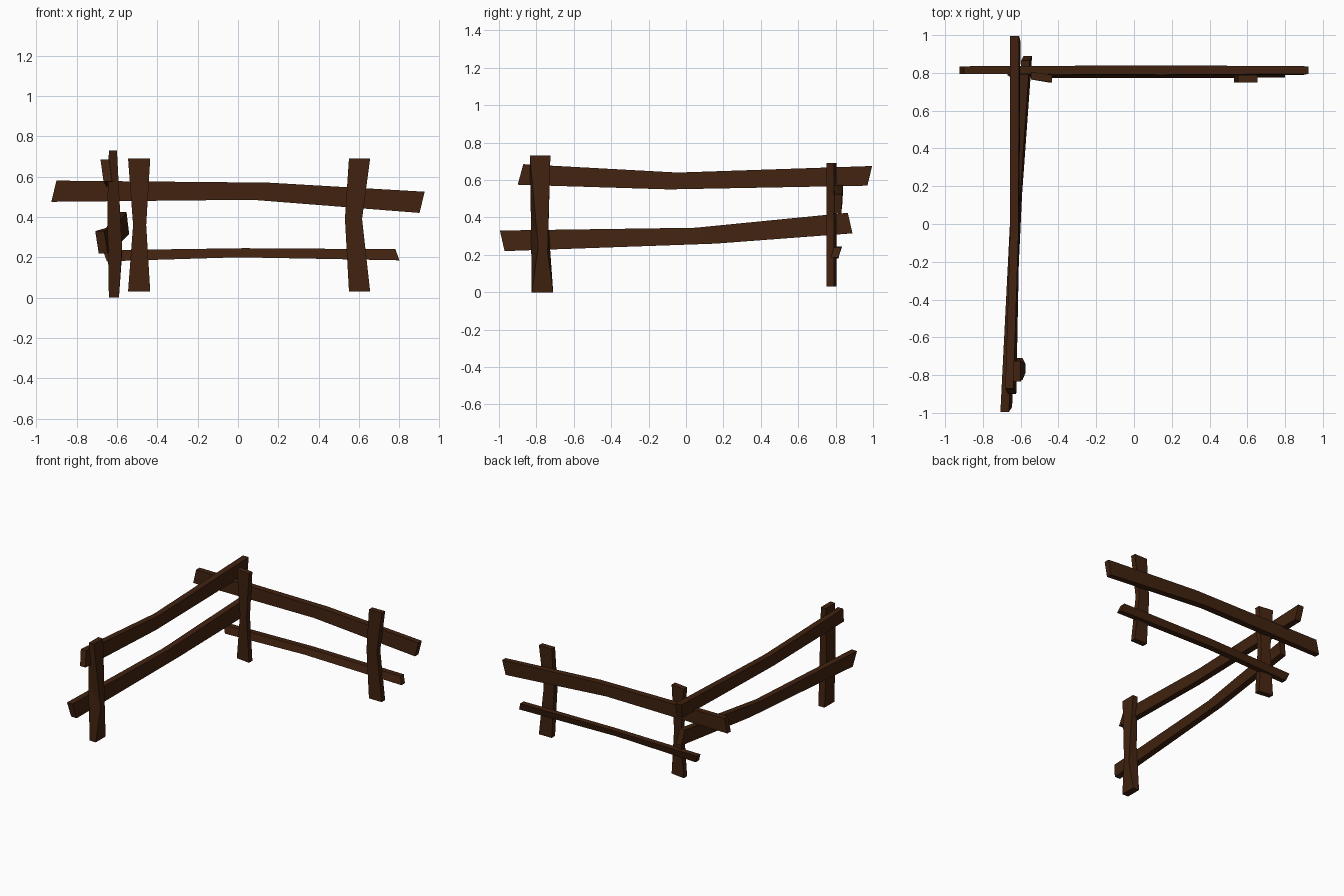
import bpy

wood = bpy.data.materials.new("dark_brown_wood")
wood.diffuse_color = (0.052, 0.016, 0.005, 1)


def loft(name, rings):
    """Join four-cornered rings into one closed, flat-faced plank."""
    verts = [v for r in rings for v in r]
    n = len(rings)
    faces = [(3, 2, 1, 0), tuple(4 * (n - 1) + k for k in range(4))]
    for i in range(n - 1):
        for k in range(4):
            a, b = 4 * i + k, 4 * i + (k + 1) % 4
            faces.append((a, b, b + 4, a + 4))
    me = bpy.data.meshes.new(name)
    me.from_pydata(verts, [], faces)
    me.materials.append(wood)
    ob = bpy.data.objects.new(name, me)
    bpy.context.collection.objects.link(ob)
    # outward normals
    import bmesh
    bm = bmesh.new()
    bm.from_mesh(me)
    bmesh.ops.recalc_face_normals(bm, faces=bm.faces)
    bm.to_mesh(me)
    bm.free()


def rail(name, axis, sections):
    """Section: (top pos, top z, bottom pos, bottom z, top side, bottom side, thickness)."""
    rings = []
    for tp, tz, bp, bz, ts, bs, th in sections:
        h = th / 2
        pts = [(tp, ts - h, tz), (tp, ts + h, tz), (bp, bs + h, bz), (bp, bs - h, bz)]
        rings.append([p if axis == 'x' else (p[1], p[0], p[2]) for p in pts])
    loft(name, rings)


# rails of the back run
rail("back_upper_rail", 'x', [
    (-0.90, 0.58, -0.925, 0.475, 0.815, 0.815, 0.04),
    (0.15, 0.57, 0.07, 0.485, 0.815, 0.812, 0.05),
    (0.925, 0.525, 0.90, 0.42, 0.815, 0.810, 0.04)])
rail("back_lower_rail", 'x', [
    (-0.67, 0.235, -0.65, 0.18, 0.808, 0.795, 0.04),
    (0.03, 0.245, 0.0, 0.20, 0.812, 0.795, 0.045),
    (0.78, 0.24, 0.80, 0.185, 0.810, 0.795, 0.04)])

# rails of the side run
rail("side_upper_rail", 'y', [
    (-0.87, 0.685, -0.90, 0.575, -0.66, -0.645, 0.043),
    (-0.045, 0.64, -0.09, 0.55, -0.634, -0.630, 0.045),
    (0.995, 0.675, 0.97, 0.57, -0.632, -0.625, 0.047)])
rail("side_lower_rail", 'y', [
    (-0.995, 0.33, -0.97, 0.22, -0.685, -0.668, 0.045),
    (0.05, 0.345, 0.157, 0.26, -0.632, -0.615, 0.045),
    (0.865, 0.425, 0.89, 0.315, -0.575, -0.562, 0.045)])


# waisted posts of the back run: (left x, right x, z) and skew of the front face
def back_post(name, levels, skew):
    loft(name, [[(l, 0.75 + skew, z), (r, 0.75, z), (r, 0.79, z), (l, 0.79 + skew, z)]
                for l, r, z in levels])


back_post("corner_post", [(-0.545, -0.435, 0.03), (-0.52, -0.455, 0.36),
                          (-0.545, -0.435, 0.69)], 0.015)
back_post("right_post", [(0.55, 0.655, 0.03), (0.53, 0.615, 0.39),
                         (0.55, 0.655, 0.69)], 0.0)

# front post of the side run, with a twisted bulge in the middle
loft("front_post", [
    [(-0.64, -0.825, 0), (-0.59, -0.825, 0), (-0.59, -0.71, 0), (-0.64, -0.71, 0)],
    [(-0.648, -0.83, 0.43), (-0.575, -0.79, 0.25), (-0.575, -0.74, 0.21), (-0.64, -0.735, 0.35)],
    [(-0.64, -0.835, 0.73), (-0.60, -0.835, 0.73), (-0.60, -0.725, 0.73), (-0.64, -0.725, 0.73)]])
